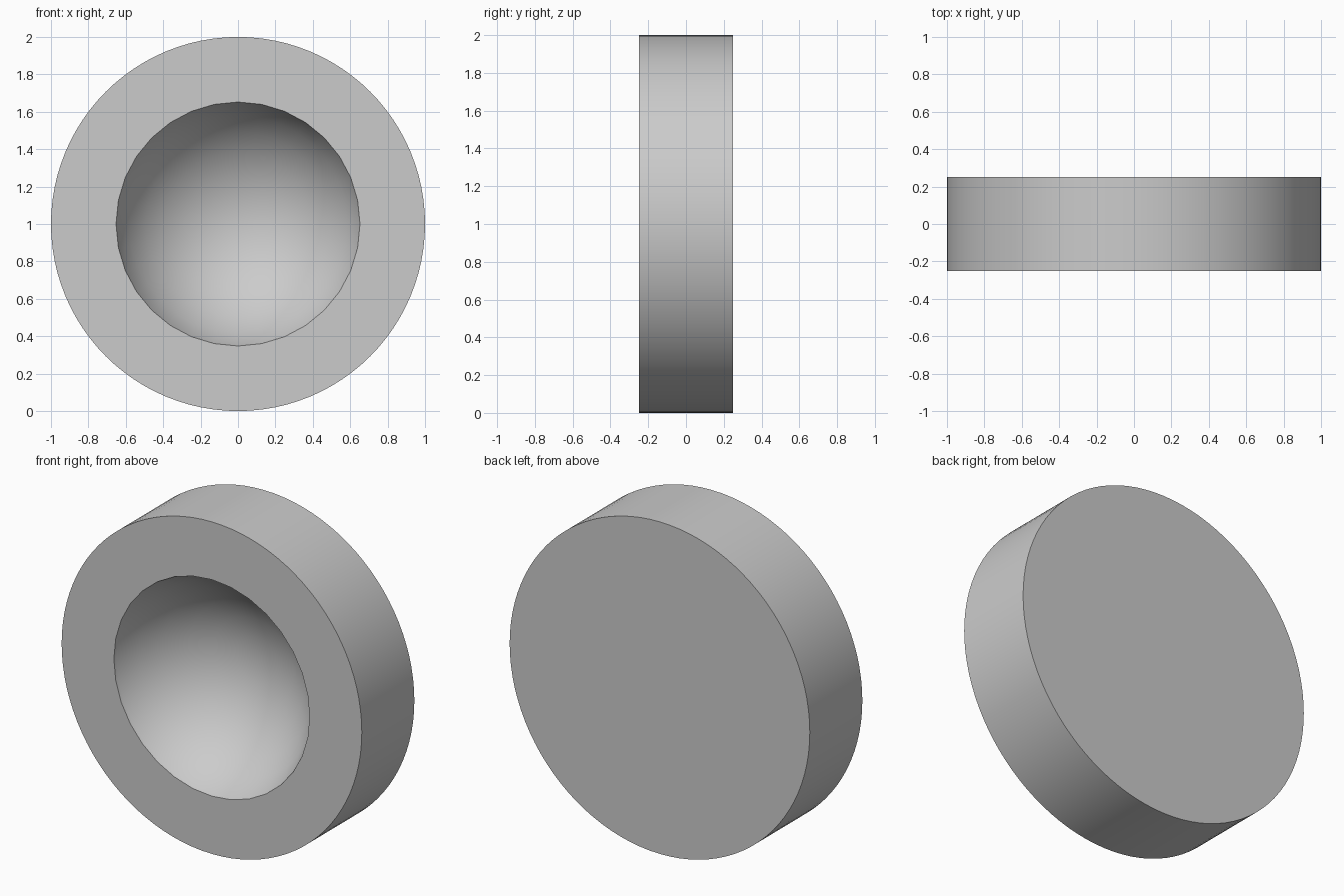
import bpy
from math import radians

if "Cube" in bpy.data.objects:
    bpy.data.objects.remove(bpy.data.objects["Cube"])

FACE_FORWARD = (radians(90), 0, 0)

# Solid round plate standing on edge, facing -y
bpy.ops.mesh.primitive_cylinder_add(vertices=96, radius=1, depth=0.5,
                                    location=(0, 0, 1), rotation=FACE_FORWARD)
disc = bpy.context.object
disc.name = "dished_disc"

# Sphere that scoops the bowl out of the front
bpy.ops.mesh.primitive_uv_sphere_add(segments=32, ring_count=16, radius=0.7,
                                     location=(0, -0.5, 1), rotation=FACE_FORWARD)
cutter = bpy.context.object
cutter.name = "bowl_cutter"
cutter.hide_render = True

cut = disc.modifiers.new("bowl", 'BOOLEAN')
cut.operation = 'DIFFERENCE'
cut.solver = 'EXACT'
cut.object = cutter

# Apply the cut and shade the curved walls
bpy.ops.object.select_all(action='DESELECT')
disc.select_set(True)
bpy.context.view_layer.objects.active = disc
bpy.ops.object.modifier_apply(modifier=cut.name)
bpy.data.objects.remove(cutter, do_unlink=True)
bpy.ops.object.shade_smooth_by_angle(angle=radians(30))
